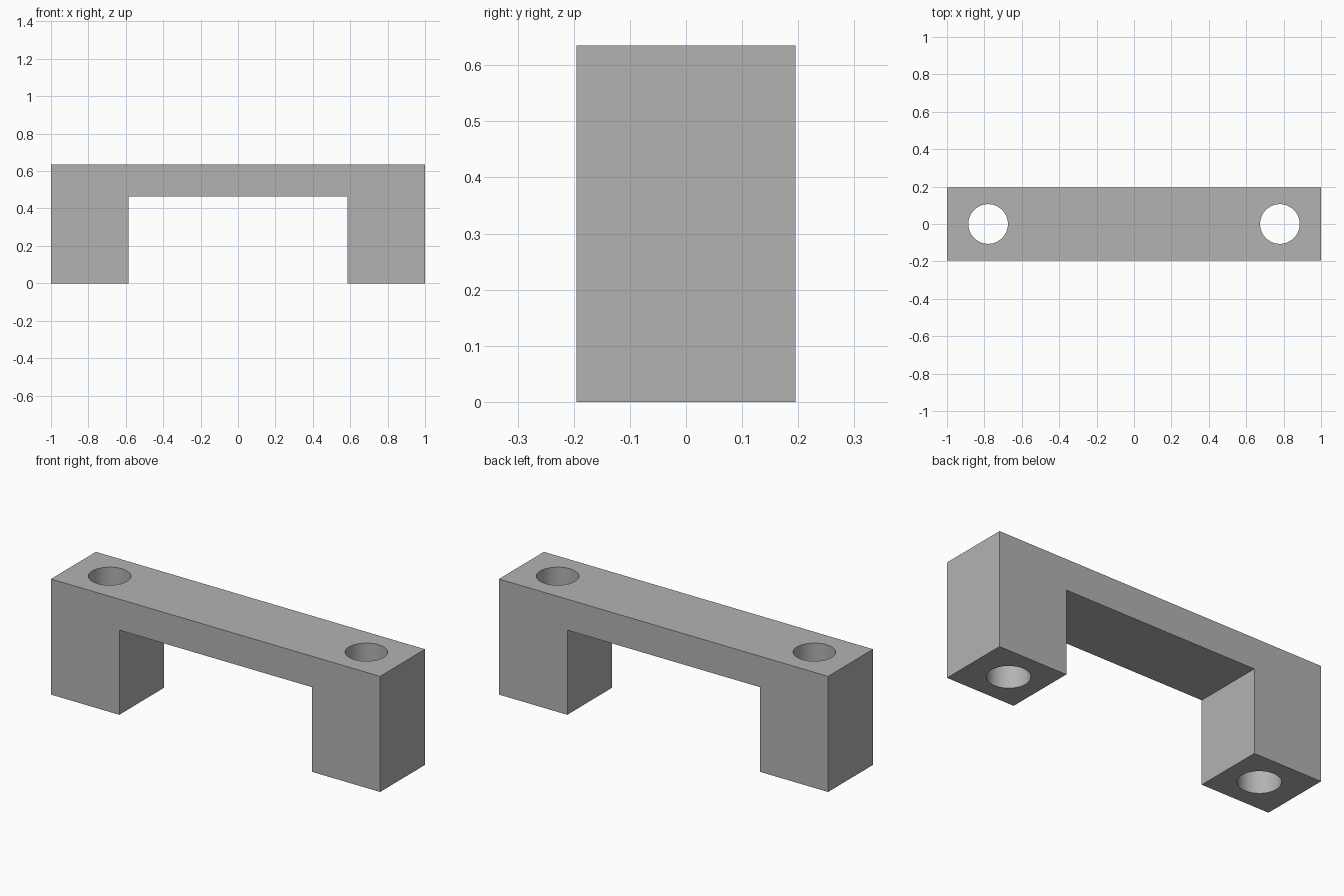
import bpy
import bmesh

cube = bpy.data.objects.get("Cube")
if cube:
    bpy.data.objects.remove(cube, do_unlink=True)

HEIGHT, DEPTH = 0.635, 0.39
INNER_X, ARCH_Z = 0.585, 0.465
HOLE_X, HOLE_R = 0.78, 0.106

grey = bpy.data.materials.new("plain grey")
grey.use_nodes = True
colour = (0.45, 0.45, 0.45, 1)
grey.diffuse_color = colour
grey.node_tree.nodes["Principled BSDF"].inputs["Base Color"].default_value = colour

# Bridge-shaped handle body: front profile extruded along y
half = [(1, HEIGHT), (1, 0), (INNER_X, 0), (INNER_X, ARCH_Z)]
profile = half + [(-x, z) for x, z in reversed(half)]
bm = bmesh.new()
face = bm.faces.new([bm.verts.new((x, -DEPTH / 2, z)) for x, z in profile])
side = bmesh.ops.extrude_face_region(bm, geom=[face])["geom"]
bmesh.ops.translate(bm, vec=(0, DEPTH, 0),
                    verts=[v for v in side if isinstance(v, bmesh.types.BMVert)])
bmesh.ops.recalc_face_normals(bm, faces=bm.faces)
mesh = bpy.data.meshes.new("handle")
bm.to_mesh(mesh)
bm.free()
mesh.materials.append(grey)
handle = bpy.data.objects.new("handle", mesh)
bpy.context.collection.objects.link(handle)
bpy.context.view_layer.objects.active = handle

# Screw holes running down through both legs
for sign, name in ((1, "left_hole_cutter"), (-1, "right_hole_cutter")):
    bpy.ops.mesh.primitive_cylinder_add(vertices=64, radius=HOLE_R, depth=HEIGHT * 2,
                                        location=(sign * HOLE_X, 0, HEIGHT / 2))
    cutter = bpy.context.object
    cutter.name = name
    cutter.hide_render = True
    cutter.data.materials.append(grey)
    cut = handle.modifiers.new("screw hole", "BOOLEAN")
    cut.operation = "DIFFERENCE"
    cut.solver = "EXACT"
    cut.object = cutter
    bpy.context.view_layer.objects.active = handle
    bpy.ops.object.modifier_apply(modifier=cut.name)
    bpy.data.objects.remove(cutter, do_unlink=True)

# Smooth hole walls, crisp block edges
bpy.ops.object.select_all(action="DESELECT")
handle.select_set(True)
bpy.context.view_layer.objects.active = handle
bpy.ops.object.shade_smooth_by_angle()
